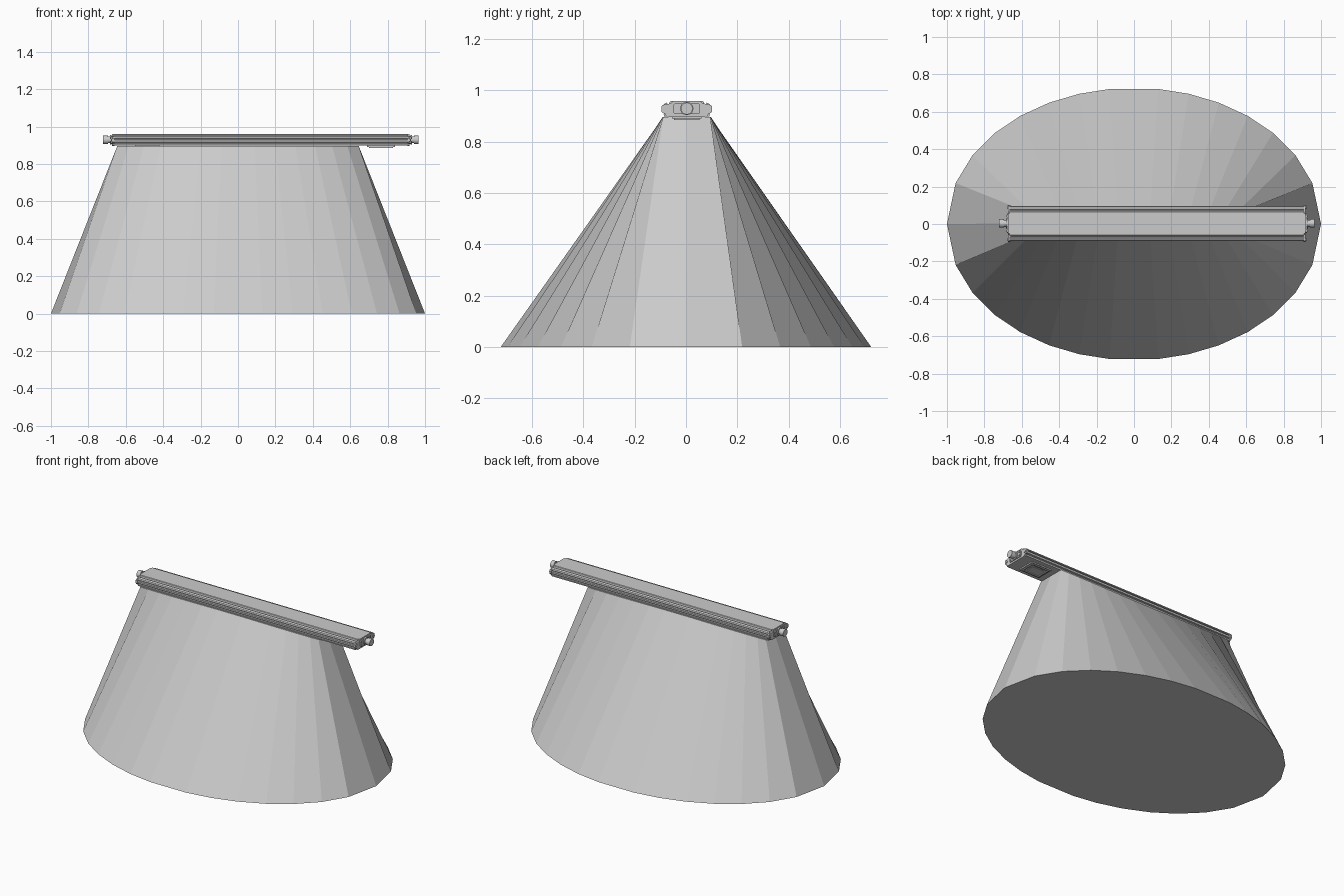
import bpy, bmesh, math
from mathutils import Matrix

if "Cube" in bpy.data.objects:
    bpy.data.objects.remove(bpy.data.objects["Cube"])

grey = bpy.data.materials.new("light grey")
grey.diffuse_color = (0.6, 0.6, 0.6, 1)
grey.use_nodes = True
grey.node_tree.nodes["Principled BSDF"].inputs["Base Color"].default_value = grey.diffuse_color

X0, X1 = -0.665, 0.91      # ends of the light bar
YC = 0.003                 # bar centre line


def finish(name, bm, smooth=False):
    bmesh.ops.recalc_face_normals(bm, faces=bm.faces)
    me = bpy.data.meshes.new(name)
    bm.to_mesh(me)
    bm.free()
    me.materials.append(grey)
    ob = bpy.data.objects.new(name, me)
    bpy.context.collection.objects.link(ob)
    if smooth:
        bpy.context.view_layer.objects.active = ob
        ob.select_set(True)
        bpy.ops.object.shade_smooth_by_angle(angle=math.radians(35))
        ob.select_set(False)
    return ob


def loft(name, rings):
    bm = bmesh.new()
    vs = [[bm.verts.new(p) for p in r] for r in rings]
    n = len(vs[0])
    for a, b in zip(vs, vs[1:]):
        for i in range(n):
            j = (i + 1) % n
            bm.faces.new((a[i], a[j], b[j], b[i]))
    bm.faces.new(vs[0])
    bm.faces.new(vs[-1])
    return finish(name, bm)


def extrude_x(name, half, xa, xb):
    """Mirror a half section (y, z) across the centre line and sweep it along x."""
    sec = half + [(-y, z) for y, z in reversed(half)]
    return loft(name, [[(x, y + YC, z) for y, z in sec] for x in (xa, xb)])


def box(name, xa, xb, ya, yb, za, zb):
    bm = bmesh.new()
    bmesh.ops.create_cube(bm, size=1)
    for v in bm.verts:
        v.co = ((xa + xb) / 2 + v.co.x * (xb - xa),
                (ya + yb) / 2 + v.co.y * (yb - ya),
                (za + zb) / 2 + v.co.z * (zb - za))
    return finish(name, bm)


def rod(name, xa, xb, y, z, r, sides=20):
    bm = bmesh.new()
    m = Matrix.Translation(((xa + xb) / 2, y, z)) @ Matrix.Rotation(math.pi / 2, 4, 'Y')
    bmesh.ops.create_cone(bm, cap_ends=True, segments=sides, radius1=r,
                          radius2=r, depth=abs(xb - xa), matrix=m)
    return finish(name, bm, True)


# Light beam: 30-sided ellipse on the ground drawn in to a slot under the bar
quarter = [17.5, 30.3, 42, 52.5, 63, 73, 82.5]
half_turn = [0] + quarter + [180 - a for a in reversed(quarter)]
angles = [math.radians(a) for a in half_turn + [a + 180 for a in half_turn]]
base, slot = [], []
for a in angles:
    c, s = math.cos(a), math.sin(a)
    base.append((c, 0.728 * s, 0))
    tx = max(-0.645, min(0.645, 0.677 * c))
    ty = 0 if abs(s) < 0.01 else math.copysign(0.088 + 0.006 * abs(math.sin(2 * a)), s)
    slot.append((tx, ty + YC, 0.897))
loft("light_beam", [base, slot])

# Bar housing: extruded section with long grooves down each side
extrude_x("bar_housing", [
    (0.070, 0.898), (0.088, 0.898), (0.090, 0.908), (0.084, 0.910), (0.084, 0.915),
    (0.093, 0.917), (0.094, 0.929), (0.085, 0.931), (0.085, 0.936),
    (0.092, 0.938), (0.089, 0.947), (0.078, 0.952), (0.074, 0.946),
    (0.069, 0.946), (0.066, 0.956), (0.062, 0.959)], X0, X1)

# End caps with side lobes, screws and cable connectors
cap = [(0.066, 0.896), (0.080, 0.899), (0.086, 0.910), (0.094, 0.911), (0.099, 0.918),
       (0.099, 0.936), (0.094, 0.943), (0.082, 0.945), (0.060, 0.950), (0.054, 0.959)]
for side, x, d in (("left", X0, -1), ("right", X1, 1)):
    extrude_x(side + "_end_cap", cap, x - 0.004 * d, x + 0.008 * d)
    extrude_x(side + "_cap_rib", [(0.046, 0.907), (0.052, 0.913), (0.052, 0.943),
                                  (0.046, 0.949)], x + 0.008 * d, x + 0.014 * d)
    for k in (-1, 1):
        rod(side + "_lobe_screw", x + 0.006 * d, x + 0.012 * d, YC + k * 0.086, 0.927, 0.009, 12)
        for z in (0.918, 0.938):
            rod(side + "_cap_screw", x + 0.013 * d, x + 0.018 * d, YC + k * 0.040, z, 0.006, 10)
    rod(side + "_connector_flange", x + 0.012 * d, x + 0.020 * d, YC, 0.929, 0.026)
    rod(side + "_connector_neck", x + 0.018 * d, x + 0.032 * d, YC, 0.929, 0.018)
    rod(side + "_connector_nut", x + 0.030 * d, x + 0.056 * d, YC, 0.929, 0.023)

# Control panel under the overhanging end: plate, raised frame and screen
box("control_plate", 0.69, 0.84, YC - 0.058, YC + 0.058, 0.890, 0.900)
for k in (-1, 1):
    box("panel_frame_long", 0.70, 0.83, YC + k * 0.046 - 0.004, YC + k * 0.046 + 0.004, 0.885, 0.891)
    box("panel_frame_short", 0.765 + k * 0.061 - 0.004, 0.765 + k * 0.061 + 0.004,
        YC - 0.05, YC + 0.05, 0.885, 0.891)
box("panel_screen", 0.725, 0.805, YC - 0.028, YC + 0.028, 0.887, 0.891)

# Small mounting plate under the other end
box("mounting_plate", -0.55, -0.42, YC - 0.058, YC + 0.058, 0.894, 0.900)
